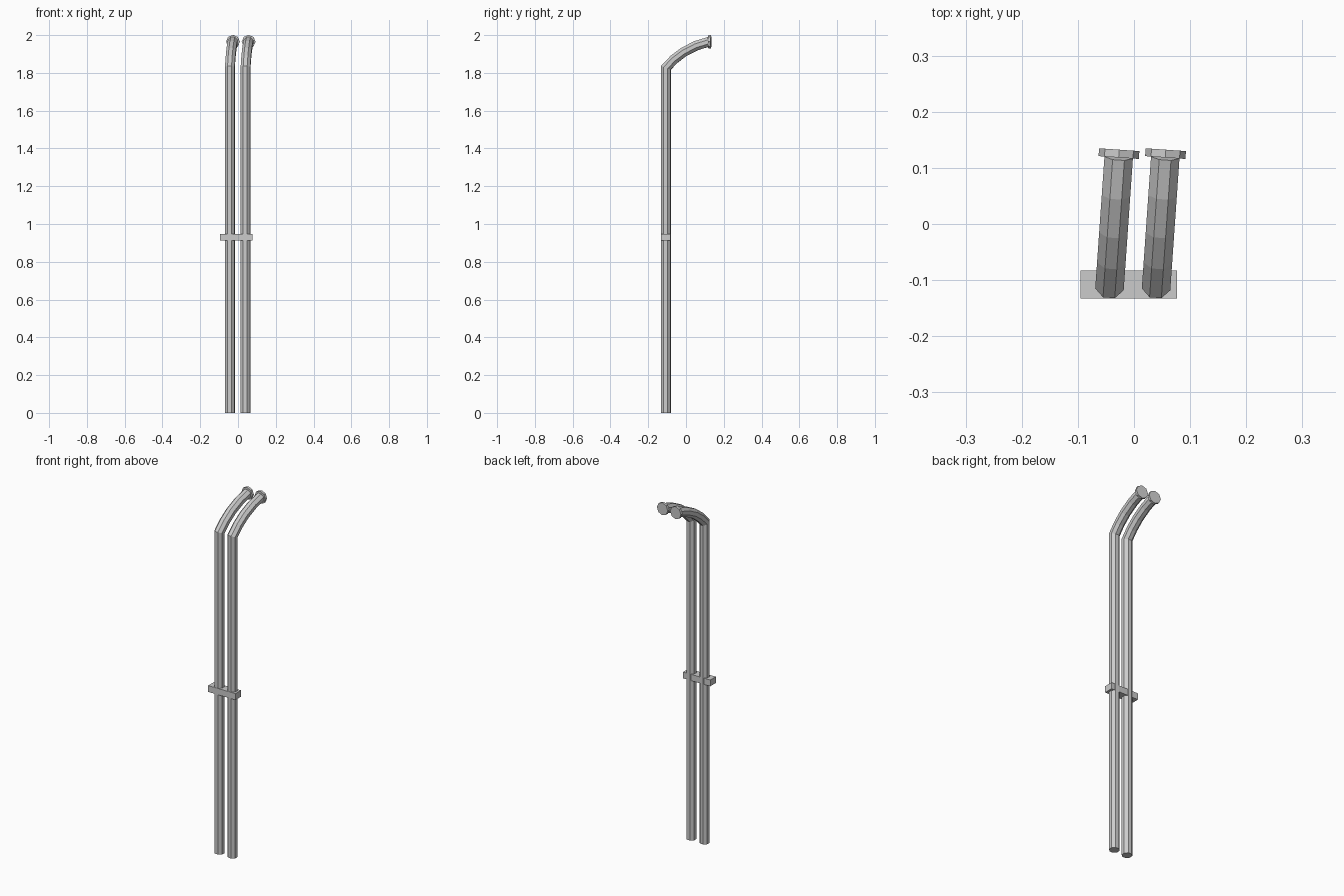
import bpy, bmesh, math
from mathutils import Vector

if "Cube" in bpy.data.objects:
    bpy.data.objects.remove(bpy.data.objects["Cube"])

SIDES = 8


def sweep(name, path, radius, spin=0.0, up=Vector((1, 0, 0)), first=None, last=None):
    """Sweep a capped octagon along a path; first/last override the end directions."""
    pts = [Vector(p) for p in path]
    bm = bmesh.new()
    rings = []
    for i, p in enumerate(pts):
        before = (p - pts[i - 1]).normalized() if i else None
        after = (pts[i + 1] - p).normalized() if i < len(pts) - 1 else None
        t = (before or after) + (after or before)
        if i == 0 and first:
            t = Vector(first)
        if after is None and last:
            t = Vector(last)
        t.normalize()
        u = (up - t * up.dot(t)).normalized()
        v = t.cross(u)
        miter = 1 / math.cos(before.angle(after) / 2) if before and after else 1
        ring = []
        for k in range(SIDES):
            a = spin + 2 * math.pi * k / SIDES
            ring.append(bm.verts.new(p + radius * (u * math.cos(a) + v * miter * math.sin(a))))
        rings.append(ring)
    for a, b in zip(rings, rings[1:]):
        for k in range(SIDES):
            n = (k + 1) % SIDES
            bm.faces.new((a[k], a[n], b[n], b[k]))
    bm.faces.new(rings[0])
    bm.faces.new(rings[-1])
    bmesh.ops.recalc_face_normals(bm, faces=bm.faces)
    mesh = bpy.data.meshes.new(name)
    bm.to_mesh(mesh)
    bm.free()
    obj = bpy.data.objects.new(name, mesh)
    bpy.context.collection.objects.link(obj)
    return obj


# Curved neck in its own plane: (distance forward, height)
NECK = [(0, 1.827), (0.043, 1.872), (0.095, 1.911), (0.16, 1.944), (0.228, 1.965)]
TURN = math.radians(4)
side = Vector((math.cos(TURN), -math.sin(TURN), 0))
ahead = Vector((math.sin(TURN), math.cos(TURN), 0))

for label, x in (("left", -0.043), ("right", 0.040)):
    base = Vector((x, -0.106, 0))
    neck = [base + ahead * d + Vector((0, 0, z)) for d, z in NECK]
    # Upright and bent neck as one pipe
    sweep(label + "_pipe", [base] + neck, 0.0275, math.pi / 8, side)
    # End flange
    tip = neck[-1]
    sweep(label + "_flange", [tip - ahead * 0.003, tip + ahead * 0.011],
          0.036, 0, side)

# Clamp bar joining both uprights
bpy.ops.mesh.primitive_cube_add(size=1, location=(-0.009, -0.108, 0.93))
clamp = bpy.context.object
clamp.name = "clamp_bar"
clamp.scale = (0.172, 0.05, 0.036)
